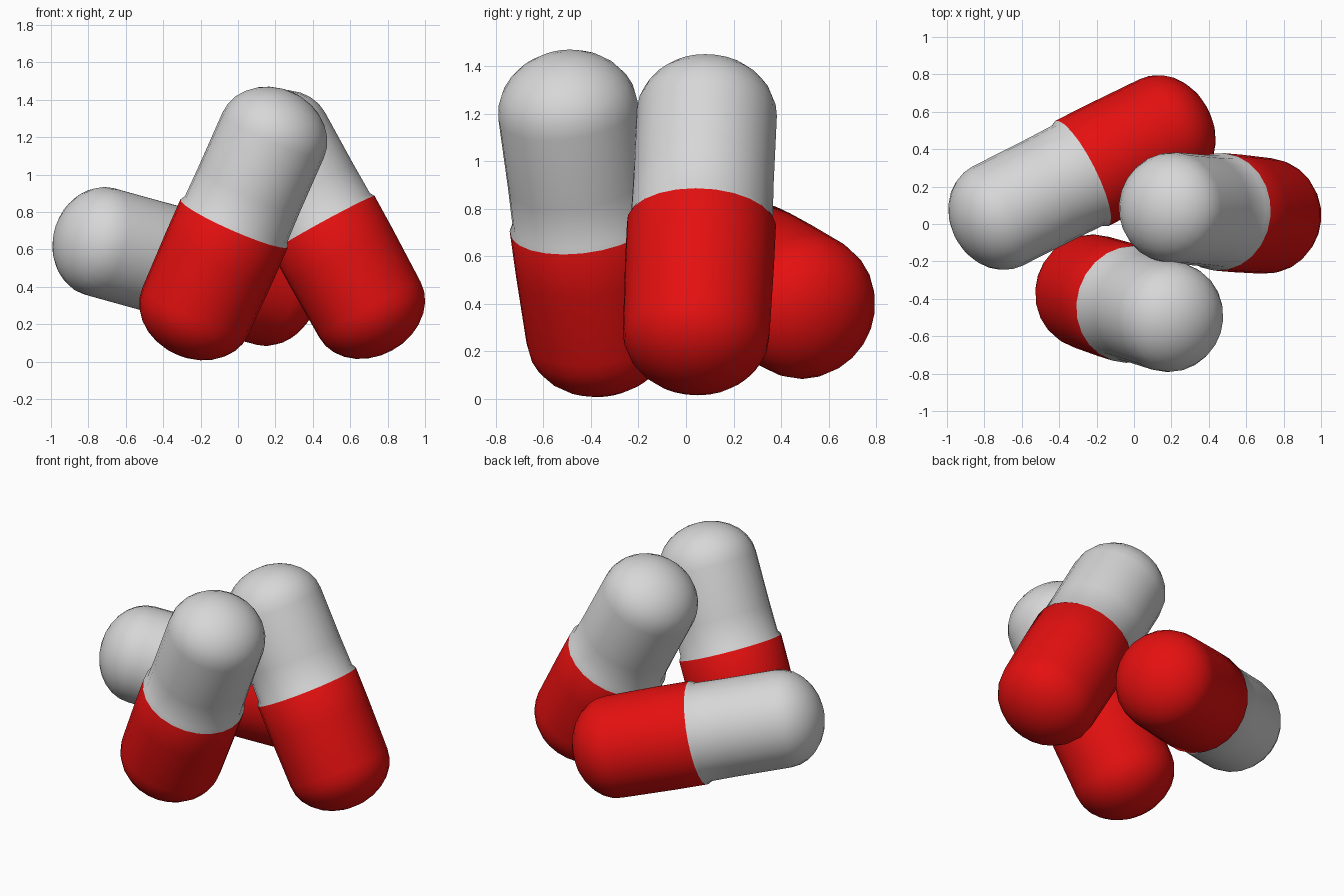
import bpy, bmesh, math
from mathutils import Vector

if "Cube" in bpy.data.objects:
    bpy.data.objects.remove(bpy.data.objects["Cube"])

SIDES = 24
R_RED, R_WHITE = 0.315, 0.297   # red cup is slightly wider than the white half
CORE, CAP = 0.52, 0.25          # half length of straight part, cap height


def material(name, color):
    m = bpy.data.materials.new(name)
    m.diffuse_color = (*color, 1)
    m.use_nodes = True
    m.node_tree.nodes["Principled BSDF"].inputs["Base Color"].default_value = m.diffuse_color
    return m


RED = material("red", (0.78, 0.005, 0.005))
WHITE = material("white", (0.68, 0.68, 0.68))


def cap(radius, sign):
    """Rounded end, listed from the straight wall towards the tip."""
    return [(radius * math.cos(a), sign * (CORE + CAP * math.sin(a)))
            for a in (math.pi / 2 * i / 7 for i in range(7))]


def capsule(name, center, axis):
    # Profile from red tip, past the seam lip, to the white tip
    profile = cap(R_RED - 0.005, -1)[::-1] + [(R_RED, -0.2), (R_RED, 0.0),
              (R_WHITE + 0.003, 0.025), (R_WHITE, 0.2)] + cap(R_WHITE, 1)
    bm = bmesh.new()
    rings = []
    for r, z in profile:
        rings.append([bm.verts.new((r * math.cos(t), r * math.sin(t), z))
                      for t in (2 * math.pi * k / SIDES for k in range(SIDES))])
    for low, high in zip(rings, rings[1:]):
        for k in range(SIDES):
            n = (k + 1) % SIDES
            bm.faces.new((low[k], low[n], high[n], high[k]))
    for ring, z in ((rings[0], -CORE - CAP), (rings[-1], CORE + CAP)):
        tip = bm.verts.new((0, 0, z))
        for k in range(SIDES):
            bm.faces.new((ring[k], ring[(k + 1) % SIDES], tip))
    bmesh.ops.recalc_face_normals(bm, faces=bm.faces)
    # Everything above the seam is white
    for f in bm.faces:
        f.smooth = True
        f.material_index = int(f.calc_center_median().z > 0)
    mesh = bpy.data.meshes.new(name)
    bm.to_mesh(mesh)
    bm.free()
    mesh.materials.append(RED)
    mesh.materials.append(WHITE)
    ob = bpy.data.objects.new(name, mesh)
    ob.location = center
    ob.rotation_mode = 'QUATERNION'
    ob.rotation_quaternion = Vector(axis).to_track_quat('Z', 'Y')
    bpy.context.collection.objects.link(ob)


# Axis points from the red end to the white end
capsule("front_capsule", (-0.02, -0.43, 0.74), (0.38, -0.12, 0.86))
capsule("right_capsule", (0.455, 0.065, 0.735), (-0.46, 0.04, 0.84))
capsule("lying_capsule", (-0.28, 0.27, 0.515), (-0.83, -0.42, 0.23))
